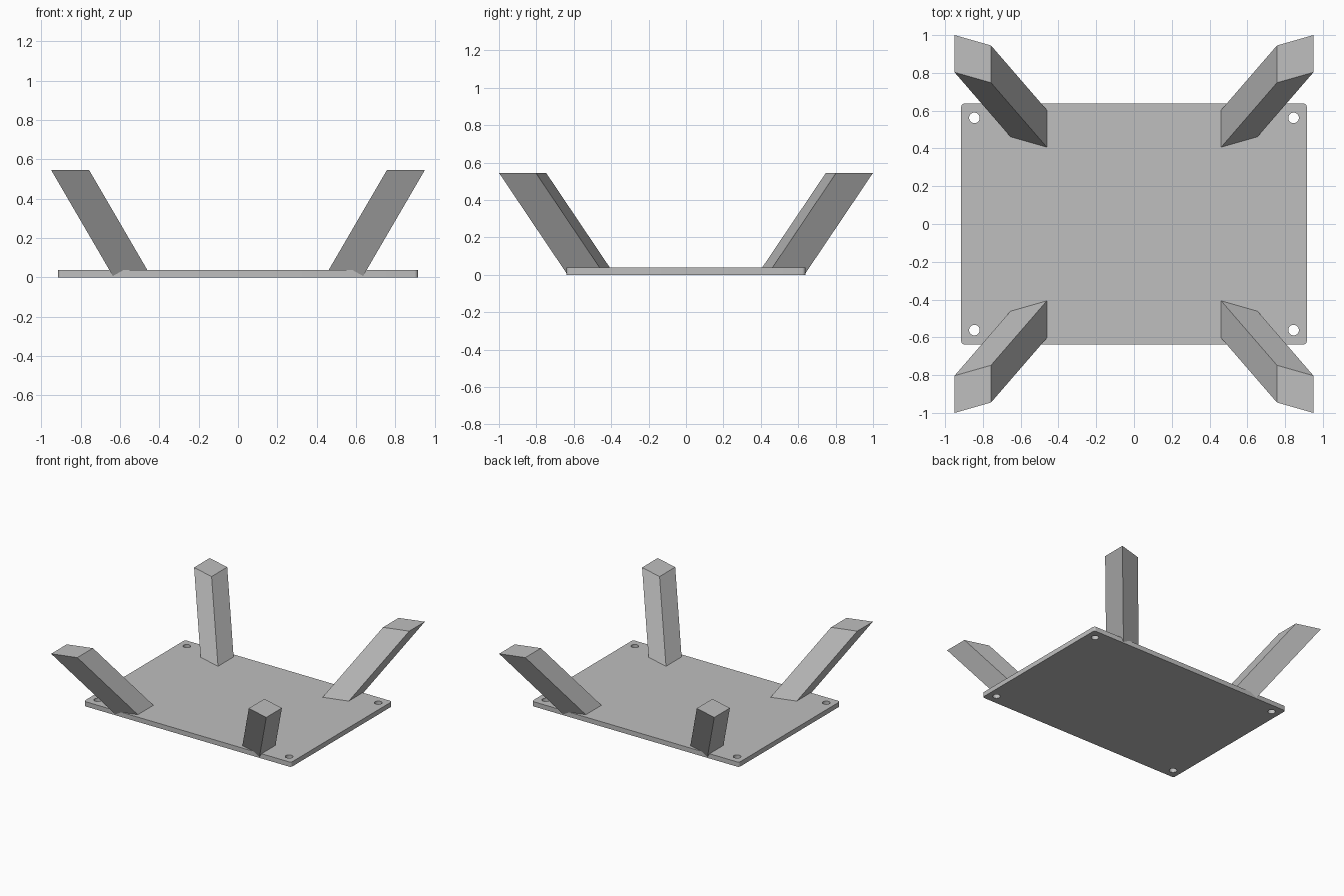
import bpy
import bmesh
from math import cos, sin, pi
from mathutils import Vector

cube = bpy.data.objects.get("Cube")
if cube:
    bpy.data.objects.remove(cube, do_unlink=True)

grey = bpy.data.materials.new("plain_grey")
grey.use_nodes = True
COLOUR = (0.52, 0.52, 0.52, 1)
grey.diffuse_color = COLOUR
grey.node_tree.nodes["Principled BSDF"].inputs["Base Color"].default_value = COLOUR

HALF_X, HALF_Y, THICK = 0.915, 0.638, 0.038
CORNER = 0.018
TOP_Z = 0.545
SIGNS = [(1, 1), (-1, 1), (-1, -1), (1, -1)]


def arc(cx, cy, radius, start, sweep, steps):
    return [(cx + radius * cos(start + sweep * i / steps),
             cy + radius * sin(start + sweep * i / steps)) for i in range(steps)]


def add_loop(curve, points):
    spline = curve.splines.new("POLY")
    spline.points.add(len(points) - 1)
    for point, (x, y) in zip(spline.points, points):
        point.co = (x, y, 0, 1)
    spline.use_cyclic_u = True


# Base plate: rounded outline with four screw holes, extruded
curve = bpy.data.curves.new("base_plate", "CURVE")
curve.dimensions = "2D"
curve.fill_mode = "BOTH"
curve.extrude = THICK / 2
outline = []
for i, (sx, sy) in enumerate(SIGNS):
    outline += arc(sx * (HALF_X - CORNER), sy * (HALF_Y - CORNER),
                   CORNER, i * pi / 2, pi / 2 * 1.2, 6)
add_loop(curve, outline)
for sx, sy in SIGNS:
    add_loop(curve, arc(sx * 0.845, sy * 0.562, 0.028, 0, 2 * pi, 32))
plate = bpy.data.objects.new("base_plate", curve)
plate.location.z = THICK / 2
bpy.context.collection.objects.link(plate)
bpy.ops.object.select_all(action="DESELECT")
bpy.context.view_layer.objects.active = plate
plate.select_set(True)
bpy.ops.object.convert(target="MESH")
plate = bpy.context.object
plate.data.materials.clear()
plate.data.materials.append(grey)
bm = bmesh.new()
bm.from_mesh(plate.data)
bmesh.ops.remove_doubles(bm, verts=bm.verts, dist=0.0001)
bmesh.ops.recalc_face_normals(bm, faces=bm.faces)
bm.to_mesh(plate.data)
bm.free()

# Legs: slanted prisms leaning outward from the plate, level at both ends
SECTION = [(0.95, 1.0), (0.757, 0.945), (0.757, 0.748), (0.95, 0.803)]
LEAN = Vector((0.317, 0.366, TOP_Z - 0.001))


def add_leg(name, sx, sy):
    bm = bmesh.new()
    face = bm.faces.new([bm.verts.new((x, y, TOP_Z)) for x, y in SECTION])
    extruded = bmesh.ops.extrude_face_region(bm, geom=[face], use_keep_orig=True)
    bottom = [v for v in extruded["geom"] if isinstance(v, bmesh.types.BMVert)]
    bmesh.ops.translate(bm, verts=bottom, vec=-LEAN)
    bmesh.ops.scale(bm, verts=bm.verts, vec=(sx, sy, 1))
    bmesh.ops.recalc_face_normals(bm, faces=bm.faces)
    mesh = bpy.data.meshes.new(name)
    bm.to_mesh(mesh)
    bm.free()
    mesh.materials.append(grey)
    bpy.context.collection.objects.link(bpy.data.objects.new(name, mesh))


for sx, sy in SIGNS:
    add_leg(("back" if sy > 0 else "front") + ("_left" if sx > 0 else "_right") + "_leg", sx, sy)
